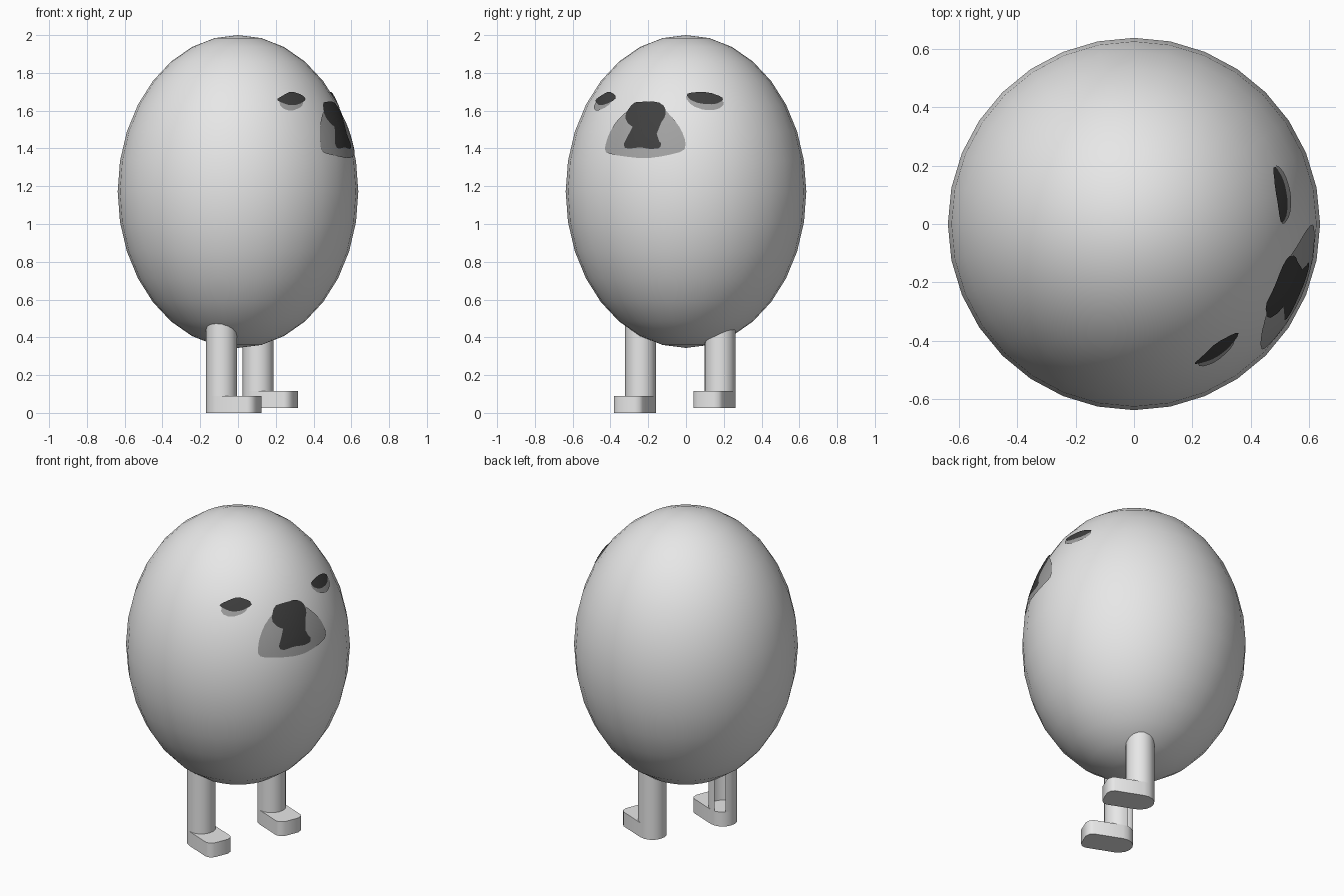
import bpy, bmesh, math
from mathutils import Vector, Matrix

if "Cube" in bpy.data.objects:
    bpy.data.objects.remove(bpy.data.objects["Cube"])

R, H, ZC = 0.637, 0.828, 1.172      # egg radius, half height, centre height
FACING = math.radians(-22)          # direction the face and feet point


def material(name, v):
    m = bpy.data.materials.new(name)
    m.diffuse_color = (v, v, v, 1)
    m.use_nodes = True
    m.node_tree.nodes["Principled BSDF"].inputs["Base Color"].default_value = m.diffuse_color
    return m


SHELL = material("pale grey", 0.8)
GREY = material("mid grey", 0.36)
DARK = material("dark charcoal", 0.05)


def finish(name, bm, mat, angle=40):
    me = bpy.data.meshes.new(name)
    bm.to_mesh(me)
    bm.free()
    me.materials.append(mat)
    ob = bpy.data.objects.new(name, me)
    bpy.context.collection.objects.link(ob)
    bpy.ops.object.select_all(action='DESELECT')
    ob.select_set(True)
    bpy.context.view_layer.objects.active = ob
    bpy.ops.object.shade_smooth_by_angle(angle=math.radians(angle))
    return ob


# egg-shaped body
bm = bmesh.new()
bmesh.ops.create_uvsphere(bm, u_segments=32, v_segments=16, radius=1)
bmesh.ops.transform(bm, verts=bm.verts, matrix=Matrix.Translation((0, 0, ZC)) @ Matrix.Diagonal((R, R, H, 1)))
finish("body", bm, SHELL)


def smooth_loop(pts):
    """Corner-cut a closed outline once."""
    out = []
    for a, b in zip(pts, pts[1:] + pts[:1]):
        a, b = Vector(a), Vector(b)
        out += [a.lerp(b, 0.22), a.lerp(b, 0.78)]
    return out


def patch(name, pts, mat, lift, from_side=True):
    """Outline in (y, z) or (x, z), filled and wrapped onto the egg."""
    bm = bmesh.new()
    face = bm.faces.new([bm.verts.new((p.x, 0, p.y)) for p in smooth_loop(pts)])
    bmesh.ops.triangulate(bm, faces=[face])
    bmesh.ops.subdivide_edges(bm, edges=bm.edges[:], cuts=5, use_grid_fill=True)
    for v in bm.verts:
        u, z = v.co.x, v.co.z
        d = R * math.sqrt(max(0, 1 - (u / R) ** 2 - ((z - ZC) / H) ** 2))
        p = Vector((d, u, z - ZC)) if from_side else Vector((u, -d, z - ZC))
        v.co = p * lift + Vector((0, 0, ZC))
    bm.normal_update()
    for f in bm.faces:
        if f.normal.dot(f.calc_center_median() - Vector((0, 0, ZC))) < 0:
            f.normal_flip()
    finish(name, bm, mat, 180)


# muzzle
patch("muzzle", [(-.43, 1.40), (-.41, 1.47), (-.37, 1.54), (-.32, 1.59), (-.25, 1.635), (-.14, 1.635),
                 (-.07, 1.56), (-.025, 1.50), (0, 1.43), (-.01, 1.385), (-.11, 1.36), (-.22, 1.345),
                 (-.35, 1.36), (-.42, 1.375)], GREY, 1.003)
# nose and mouth
patch("nose_and_mouth", [(-.325, 1.57), (-.28, 1.64), (-.23, 1.645), (-.15, 1.645), (-.11, 1.62),
                         (-.107, 1.57), (-.135, 1.53), (-.19, 1.50), (-.205, 1.465), (-.18, 1.44),
                         (-.13, 1.435), (-.135, 1.40), (-.19, 1.395), (-.24, 1.405), (-.32, 1.395),
                         (-.33, 1.43), (-.275, 1.43), (-.235, 1.46), (-.235, 1.50), (-.30, 1.52)], DARK, 1.006)
# eyes, each with a grey lower lid
patch("left_eye_lid", [(-.005, 1.67), (.02, 1.685), (.18, 1.665), (.205, 1.635), (.17, 1.605),
                       (.10, 1.60), (.03, 1.625)], GREY, 1.003)
patch("left_eye", [(0, 1.685), (.04, 1.695), (.12, 1.695), (.19, 1.67), (.195, 1.65),
                   (.15, 1.63), (.07, 1.635), (.02, 1.655)], DARK, 1.006)
patch("right_eye_lid", [(.215, 1.66), (.28, 1.68), (.345, 1.66), (.34, 1.62), (.28, 1.595),
                        (.225, 1.615)], GREY, 1.003, False)
patch("right_eye", [(.20, 1.655), (.24, 1.68), (.28, 1.70), (.34, 1.68), (.36, 1.655),
                    (.32, 1.63), (.275, 1.625), (.23, 1.64)], DARK, 1.006, False)


def prism(bm, pts, z0, z1):
    face = bm.faces.new([bm.verts.new((x, y, z0)) for x, y in pts])
    ext = bmesh.ops.extrude_face_region(bm, geom=[face])
    top = [g for g in ext["geom"] if isinstance(g, bmesh.types.BMVert)]
    bmesh.ops.translate(bm, verts=top, vec=(0, 0, z1 - z0))


def arc(a0, a1, n, r=0.082):
    return [(r * math.cos(math.radians(a0 + (a1 - a0) * i / n)),
             r * math.sin(math.radians(a0 + (a1 - a0) * i / n))) for i in range(n + 1)]


def leg(name, x, y, z, slotted=False):
    """Round post with an L-shaped foot, heel rounded and toe corners cut."""
    bm = bmesh.new()
    # foot outline
    toe = [(0.175, -0.082), (0.195, -0.072), (0.21, -0.045), (0.21, 0.045), (0.195, 0.072), (0.175, 0.082)]
    prism(bm, arc(90, 270, 8) + toe, 0, 0.09)
    # post
    prism(bm, arc(0, 360, 16)[:-1], 0.09, 0.52)
    bmesh.ops.recalc_face_normals(bm, faces=bm.faces)
    # remove the internal faces, and the narrow open strip at the back of one leg
    gone = []
    for f in bm.faces:
        c = f.calc_center_median()
        ang = math.degrees(math.atan2(c.y, c.x))
        inner = abs(f.normal.z) > 0.9 and c.z > 0.085 and f.normal.z * (c.z - 0.3) > 0
        strip = slotted and c.z > 0.2 and abs(f.normal.z) < 0.1 and 115 < ang < 158
        if inner or strip:
            gone.append(f)
    bmesh.ops.delete(bm, geom=gone, context='FACES')
    ob = finish(name, bm, SHELL)
    ob.location = (x, y, z)
    ob.rotation_euler.z = FACING


leg("right_leg", -0.087, -0.24, 0, True)
leg("left_leg", 0.107, 0.18, 0.025)
